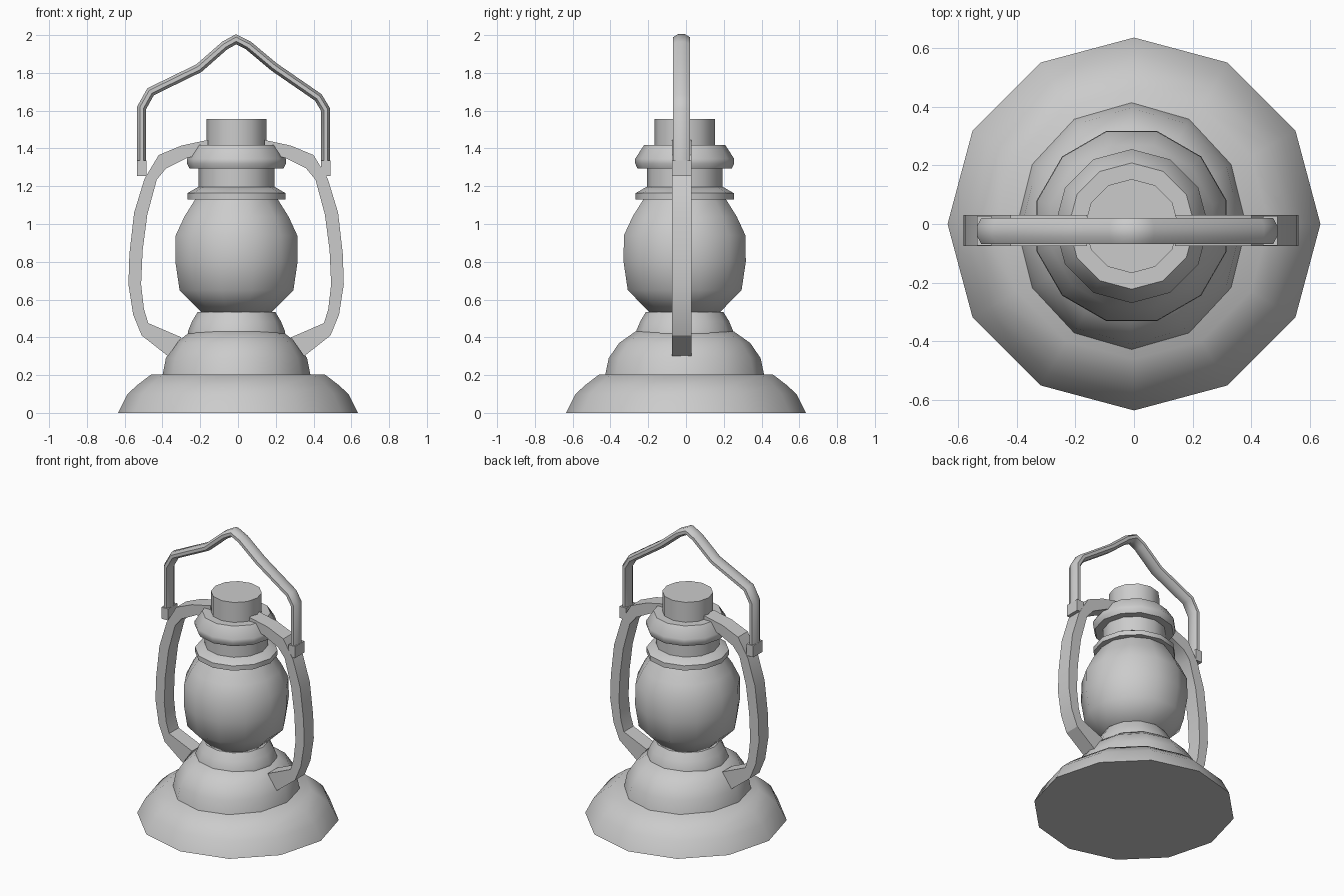
import bpy, bmesh, math
from mathutils import Vector

if "Cube" in bpy.data.objects:
    bpy.data.objects.remove(bpy.data.objects["Cube"])

CX, CY = -0.008, -0.007   # axis of the upper parts


def finish(name, bm, angle):
    bmesh.ops.recalc_face_normals(bm, faces=bm.faces)
    me = bpy.data.meshes.new(name)
    bm.to_mesh(me)
    bm.free()
    ob = bpy.data.objects.new(name, me)
    bpy.context.collection.objects.link(ob)
    bpy.ops.object.select_all(action='DESELECT')
    ob.select_set(True)
    bpy.context.view_layer.objects.active = ob
    bpy.ops.object.shade_smooth_by_angle(angle=math.radians(angle))
    return ob


def skin(name, rings, angle):
    """Bridge closed rings of points and cap both ends."""
    bm = bmesh.new()
    vs = [[bm.verts.new(p) for p in r] for r in rings]
    n = len(vs[0])
    for a, b in zip(vs, vs[1:]):
        for i in range(n):
            j = (i + 1) % n
            bm.faces.new((a[i], a[j], b[j], b[i]))
    bm.faces.new(vs[0][::-1])
    bm.faces.new(vs[-1])
    return finish(name, bm, angle)


def lathe(name, profile, cx=CX, cy=CY, turn=0, sx=1.0, angle=46):
    rings = []
    for r, z in profile:
        ts = [math.radians(30 * i + turn) for i in range(12)]
        rings.append([(cx + sx * r * math.cos(t), cy + r * math.sin(t), z) for t in ts])
    return skin(name, rings, angle)


# Stepped foot and fuel tank
lathe("base", [(0.635, 0), (0.585, 0.1), (0.53, 0.15), (0.46, 0.203)], 0, 0)
lathe("fuel_tank", [(0.423, 0.19), (0.402, 0.29), (0.347, 0.37), (0.262, 0.43)], sx=0.93)
lathe("burner_collar", [(0.258, 0.42), (0.256, 0.435), (0.235, 0.485), (0.205, 0.535)])

# Glass globe, turned half a facet
lathe("globe", [(0.19, 0.53), (0.312, 0.65), (0.335, 0.8), (0.333, 0.94),
                (0.285, 1.04), (0.22, 1.14)], turn=15)

# Collars and chimney
lathe("lower_collar", [(0.26, 1.13), (0.26, 1.163), (0.205, 1.195)])
lathe("neck", [(0.2, 1.18), (0.2, 1.31)])
lathe("upper_collar", [(0.25, 1.295), (0.262, 1.32), (0.262, 1.345), (0.215, 1.418)])
lathe("chimney", [(0.16, 1.4), (0.16, 1.556)])

# Flat side straps: outer and inner outline pairs from tank to chimney
strap = [((0.36, 0.30), (0.29, 0.40)), ((0.50, 0.41), (0.465, 0.475)),
         ((0.545, 0.52), (0.488, 0.55)), ((0.57, 0.68), (0.503, 0.68)),
         ((0.565, 0.84), (0.495, 0.86)), ((0.54, 1.06), (0.47, 1.05)),
         ((0.485, 1.24), (0.42, 1.235)), ((0.41, 1.365), (0.37, 1.295)),
         ((0.29, 1.415), (0.26, 1.35)), ((0.15, 1.445), (0.15, 1.375))]
for side, label in ((-1, "left"), (1, "right")):
    rings = []
    for (ox, oz), (ix, iz) in strap:
        o, i = side * ox - 0.01, side * ix - 0.01
        rings.append([(o, -0.075, oz), (o, 0.03, oz), (i, 0.03, iz), (i, -0.075, iz)])
    skin("strap_" + label, rings, 25)

# Carrying handle: flattened tube swept along a path
path = [(-0.51, 1.27), (-0.51, 1.615), (-0.463, 1.70), (-0.207, 1.825), (-0.07, 1.945),
        (-0.01, 1.978), (0.055, 1.945), (0.19, 1.832), (0.425, 1.67), (0.464, 1.605),
        (0.464, 1.27)]
pts = [Vector(p) for p in path]
rings = []
for k, p in enumerate(pts):
    d0 = (p - pts[max(k - 1, 0)]).normalized()
    d1 = (pts[min(k + 1, len(pts) - 1)] - p).normalized()
    t = (d0 + d1).normalized()
    nrm = Vector((-t.y, t.x))
    half = 0.024 / max(t.dot(d0), t.dot(d1))
    ring = []
    for s in range(8):
        a = math.radians(45 * s + 22.5)
        q = p + nrm * half * math.cos(a) / math.cos(math.pi / 8)
        ring.append((q.x, -0.024 + 0.044 * math.sin(a) / math.cos(math.pi / 8), q.y))
    rings.append(ring)
skin("handle", rings, 50)

# Square tabs joining handle to straps
for label, x in (("left", -0.51), ("right", 0.464)):
    rings = [[(x + a * 0.025, -0.023 + b * 0.051, z)
              for a, b in ((-1, -1), (1, -1), (1, 1), (-1, 1))] for z in (1.255, 1.335)]
    skin("handle_tab_" + label, rings, 25)
